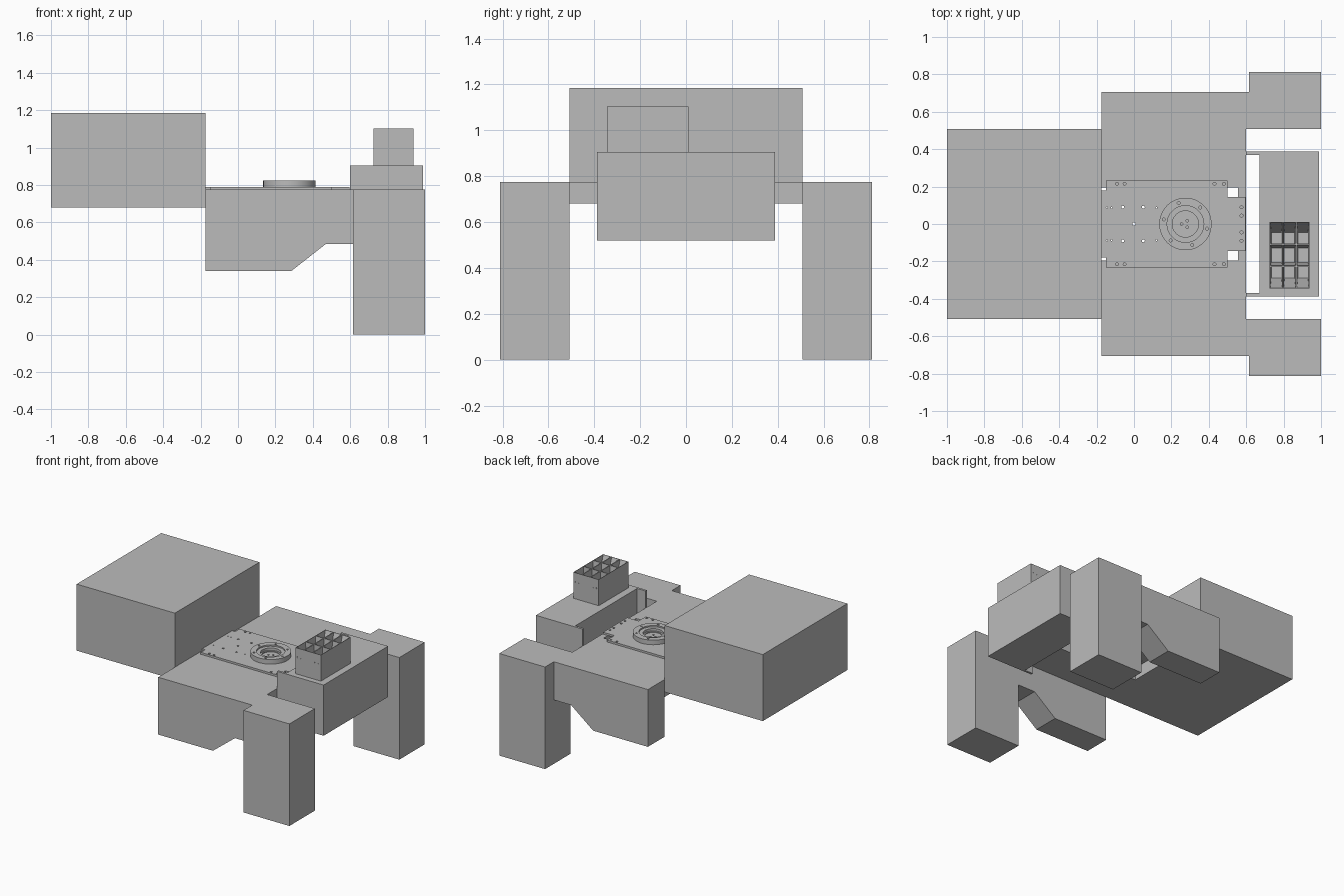
import bpy, bmesh, math
from mathutils import Matrix, Vector

cube = bpy.data.objects.get("Cube")
if cube:
    bpy.data.objects.remove(cube, do_unlink=True)

grey = bpy.data.materials.new("plain grey")
grey.use_nodes = True
grey.diffuse_color = (0.5, 0.5, 0.5, 1)
grey.node_tree.nodes["Principled BSDF"].inputs["Base Color"].default_value = (0.5, 0.5, 0.5, 1)


def finish(name, bm):
    bmesh.ops.recalc_face_normals(bm, faces=bm.faces)
    mesh = bpy.data.meshes.new(name)
    bm.to_mesh(mesh)
    bm.free()
    mesh.materials.append(grey)
    obj = bpy.data.objects.new(name, mesh)
    bpy.context.collection.objects.link(obj)
    return obj


def prism(name, points, axis, low, high):
    """Extrude an outline along y (points are x, z) or z (points are x, y)."""
    bm = bmesh.new()
    place = (lambda a, b: (a, low, b)) if axis == "y" else (lambda a, b: (a, b, low))
    face = bm.faces.new([bm.verts.new(place(a, b)) for a, b in points])
    out = bmesh.ops.extrude_face_region(bm, geom=[face])
    step = Vector((0, high - low, 0) if axis == "y" else (0, 0, high - low))
    bmesh.ops.translate(bm, vec=step, verts=[v for v in out["geom"] if isinstance(v, bmesh.types.BMVert)])
    return finish(name, bm)


def box(name, x0, x1, y0, y1, z0, z1):
    return prism(name, [(x0, y0), (x1, y0), (x1, y1), (x0, y1)], "z", z0, z1)


def pins(name, spots, radius, length, turn=Matrix()):
    """Short rods used to drill rows of holes."""
    bm = bmesh.new()
    for spot in spots:
        bmesh.ops.create_cone(bm, cap_ends=True, segments=12, radius1=radius, radius2=radius,
                              depth=length, matrix=Matrix.Translation(spot) @ turn)
    return finish(name, bm)


def cut(obj, cutter):
    cutter.hide_render = True
    mod = obj.modifiers.new("cut", "BOOLEAN")
    mod.operation, mod.solver, mod.object = "DIFFERENCE", "EXACT", cutter
    bpy.context.view_layer.objects.active = obj
    bpy.ops.object.modifier_apply(modifier=mod.name)
    bpy.data.objects.remove(cutter, do_unlink=True)


# Large raised block
box("rear_block", -1, -0.175, -0.507, 0.507, 0.68, 1.185)

# Body: side arms joined by a thin deck with an opening under the plate
body = prism("body", [(-0.175, 0.34), (0.285, 0.34), (0.47, 0.485), (0.615, 0.485),
                      (0.615, 0.775), (-0.175, 0.775)], "y", -0.707, 0.707)
cut(body, box("under_cutter", -1, 1, -0.507, 0.507, 0, 0.68))
cut(body, box("end_cutter", 0.6, 1, -0.507, 0.507, 0.5, 1))
cut(body, box("opening_cutter", -0.3, 0.555, -0.195, 0.195, 0.5, 1))

# Legs
for side, name in ((1, "left_leg"), (-1, "right_leg")):
    y0, y1 = sorted((side * 0.507, side * 0.812))
    box(name, 0.615, 1, y0, y1, 0, 0.775)

# Console with thin flanges reaching back to the deck
console = [(0.99, -0.387), (0.99, 0.387), (0.6, 0.387), (0.6, 0.37),
           (0.67, 0.37), (0.67, -0.37), (0.6, -0.37), (0.6, -0.387)]
prism("console", console, "z", 0.52, 0.905)

# Mounting plate with end tabs
half = [(-0.175, 0.18), (-0.15, 0.18), (-0.15, 0.233), (0.5, 0.233),
        (0.5, 0.145), (0.595, 0.145)]
plate = prism("mounting_plate", half + [(x, -y) for x, y in reversed(half)], "z", 0.775, 0.79)
holes = [(0, 0, 0.78)]
for s in (1, -1):
    holes += [(x, s * 0.215, 0.78) for x in (-0.09, -0.05, 0.43, 0.48)]
    holes += [(x, s * 0.09, 0.78) for x in (-0.06, 0.05, 0.575)]
    holes += [(0.575, s * 0.045, 0.78)]
cut(plate, pins("plate_drill", holes, 0.008, 0.1))
small = [(x, s * 0.087, 0.78) for x in (-0.145, -0.12, 0.12) for s in (1, -1)]
cut(plate, pins("small_drill", small, 0.004, 0.1))

# Turntable ring, turned from a profile
centre = Vector((0.275, 0, 0))
profile = [(0.14, 0.788), (0.14, 0.825), (0.098, 0.825), (0.098, 0.815), (0.07, 0.815),
           (0.07, 0.797), (0.06, 0.797), (0.06, 0.788)]
bm = bmesh.new()
verts = [bm.verts.new((centre.x + r, 0, z)) for r, z in profile]
edges = [bm.edges.new((verts[i], verts[i - 1])) for i in range(len(verts))]
bmesh.ops.spin(bm, geom=verts + edges, cent=centre, axis=(0, 0, 1),
               angle=math.tau, steps=64, use_merge=True)
bmesh.ops.remove_doubles(bm, verts=bm.verts, dist=0.0001)
ring = finish("turntable_ring", bm)


def circle(radius, count, start, z):
    return [centre + Vector((radius * math.cos(a), radius * math.sin(a), z))
            for a in (math.radians(start) + math.tau * i / count for i in range(count))]


cut(ring, pins("ring_drill", circle(0.118, 6, 48, 0.825), 0.008, 0.03))
cut(plate, pins("hub_drill", circle(0.02, 3, 60, 0.79), 0.007, 0.02))
bpy.ops.object.select_all(action="DESELECT")
ring.select_set(True)
bpy.context.view_layer.objects.active = ring
bpy.ops.object.shade_smooth_by_angle()

# Sorting bin: three by three tapered pockets
bm = bmesh.new()
size = Vector((0.213, 0.357, 1))
middle = Vector((0.832, -0.167, 1.103))
bmesh.ops.create_grid(bm, x_segments=3, y_segments=3, size=0.5)
bmesh.ops.scale(bm, vec=size, verts=bm.verts)
bmesh.ops.translate(bm, vec=middle, verts=bm.verts)
pockets = list(bm.faces)
rim = [e for e in bm.edges if e.is_boundary]
out = bmesh.ops.extrude_edge_only(bm, edges=rim)["geom"]
for v in (g for g in out if isinstance(g, bmesh.types.BMVert)):
    v.co.z = 0.905
bmesh.ops.contextual_create(bm, geom=[e for e in bm.edges if e.is_boundary])
bmesh.ops.inset_individual(bm, faces=pockets, thickness=0.005)
for face in pockets:
    row = round((face.calc_center_median().y - middle.y) / 0.119)
    floor = bmesh.ops.extrude_discrete_faces(bm, faces=[face])["faces"][0]
    c = floor.calc_center_median()
    ys = [v.co.y for v in floor.verts]
    anchor = {1: min(ys), 0: c.y, -1: max(ys)}[row]
    for v in floor.verts:
        v.co = (c.x + (v.co.x - c.x) * 0.85, anchor + (v.co.y - anchor) * (0.7 if row == 0 else 0.52),
                v.co.z - 0.15)
sorting_bin = finish("sorting_bin", bm)
dots = [(x, y, 1.033) for x in (0.742, 0.77, 0.89, 0.918) for y in (-0.3455, 0.0115)]
cut(sorting_bin, pins("bin_drill", dots, 0.005, 0.006, Matrix.Rotation(math.pi / 2, 4, "X")))
